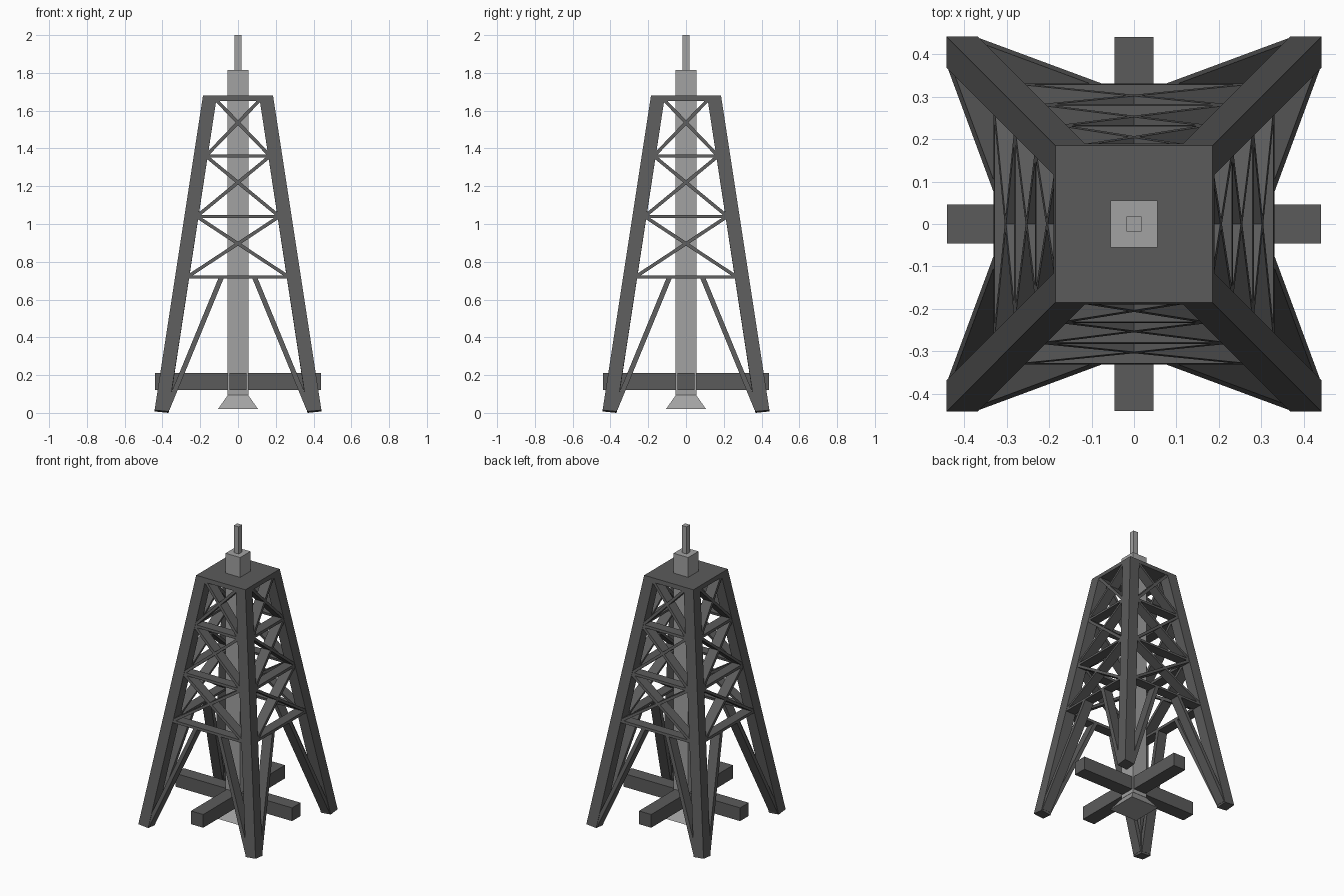
import bpy, bmesh, math
from mathutils import Vector, Matrix

if "Cube" in bpy.data.objects:
    bpy.data.objects.remove(bpy.data.objects["Cube"])


def material(name, v):
    m = bpy.data.materials.new(name)
    m.diffuse_color = (v, v, v, 1)
    m.use_nodes = True
    m.node_tree.nodes["Principled BSDF"].inputs["Base Color"].default_value = m.diffuse_color
    return m


DARK = material("dark_steel", 0.105)
LIGHT = material("light_steel", 0.36)
SIZE = 0.074          # leg thickness and brace depth
TOP = 1.68


def outer(z):
    """Half width of the tapering tower at height z."""
    return 0.44 - 0.1525 * (z - 0.01)


def hexa(name, bottom, top, mat, turn=0):
    """Six-sided solid from two matching quads, turned about z in quarter steps."""
    bm = bmesh.new()
    a = [bm.verts.new(p) for p in bottom]
    b = [bm.verts.new(p) for p in top]
    bm.faces.new(a[::-1])
    bm.faces.new(b)
    for i in range(4):
        j = (i + 1) % 4
        bm.faces.new((a[i], a[j], b[j], b[i]))
    bmesh.ops.rotate(bm, verts=bm.verts, matrix=Matrix.Rotation(turn * math.pi / 2, 3, 'Z'))
    bmesh.ops.recalc_face_normals(bm, faces=bm.faces)
    me = bpy.data.meshes.new(name)
    bm.to_mesh(me)
    bm.free()
    me.materials.append(mat)
    ob = bpy.data.objects.new(name, me)
    bpy.context.collection.objects.link(ob)
    return ob


def square(rx, ry, z):
    return [(-rx, -ry, z), (rx, -ry, z), (rx, ry, z), (-rx, ry, z)]


def block(name, rx, ry, z0, z1, mat):
    return hexa(name, square(rx, ry, z0), square(rx, ry, z1), mat)


def brace(name, p, q, width, turn):
    """Thin deep bar lying in a sloping tower face, from (x, z) p to q."""
    p, q = Vector(p), Vector(q)
    d = (q - p).normalized()
    n = Vector((-d.y, d.x)) * width / 2

    def end(c):
        out = []
        for s, depth in ((-1, 0.002), (1, 0.002), (1, SIZE - 0.004), (-1, SIZE - 0.004)):
            x, z = c + n * s
            out.append((x, -outer(z) + depth, z))
        return out
    hexa(name, end(p), end(q), DARK, turn)


levels = [0.72, 1.04, 1.36, 1.665]
for t in range(4):
    # leaning leg, its foot cut square to the lean
    def ring(z, cut):
        o, i = outer(z), outer(z) - SIZE
        return [(-o, -o, z + cut), (-i, -o, z + cut / 2),
                (-i, -i, z), (-o, -i, z + cut / 2)]
    hexa(f"leg_{t}", ring(0, 0.015), ring(TOP, 0), DARK, t)

    # horizontal rails
    for k, z in enumerate(levels[:3]):
        x = outer(z) - SIZE / 2
        brace(f"rail_{t}_{k}", (-x, z), (x, z), 0.017, t)

    # crossed diagonals
    for k in range(3):
        z0, z1 = levels[k], levels[k + 1]
        x0, x1 = outer(z0) - SIZE + 0.01, outer(z1) - SIZE + 0.01
        for s in (-1, 1):
            brace(f"diagonal_{t}_{k}_{s}", (s * x0, z0), (-s * x1, z1), 0.018, t)

    # splayed lower struts
    for s in (-1, 1):
        brace(f"lower_strut_{t}_{s}", (s * 0.375, 0.02), (s * 0.088, 0.717), 0.026, t)

# top platform
lo, hi = outer(1.652), outer(TOP)
hexa("top_platform", square(lo, lo, 1.652), square(hi, hi, TOP), DARK)

# crossed ground beams
block("ground_beam_x", 0.44, 0.046, 0.12, 0.21, DARK)
block("ground_beam_y", 0.046, 0.44, 0.12, 0.21, DARK)

# central column with flared base and spike
block("column", 0.055, 0.055, 0.095, 1.815, LIGHT)
hexa("flared_base", square(0.106, 0.106, 0.02), square(0.052, 0.052, 0.097), LIGHT)
block("spike", 0.018, 0.018, 1.81, 2.0, LIGHT)
